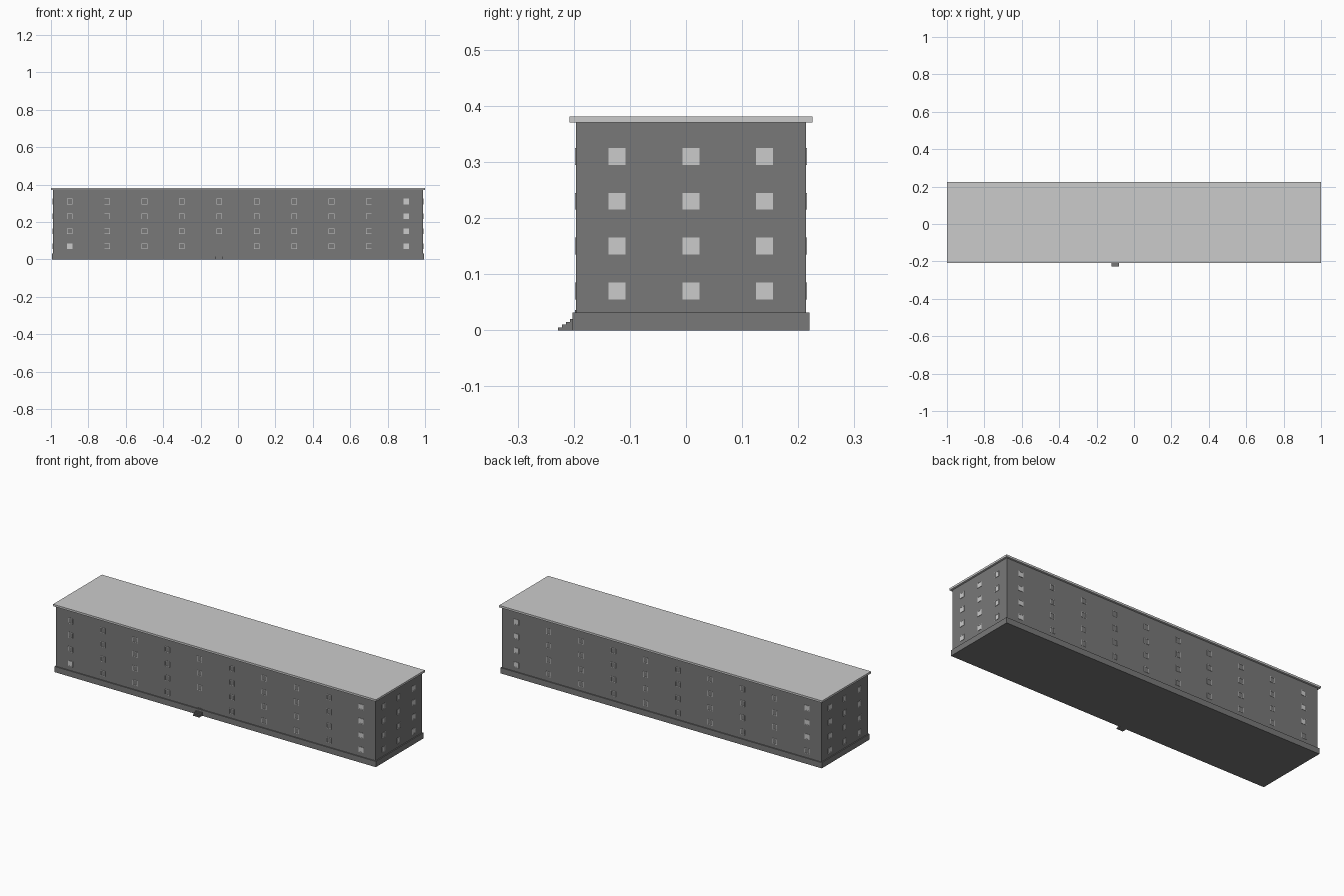
import bpy
import bmesh
from mathutils import Matrix

if "Cube" in bpy.data.objects:
    bpy.data.objects.remove(bpy.data.objects["Cube"])

X, Y0, Y1 = 0.989, -0.196, 0.214   # wall faces
ROWS = (0.07, 0.15, 0.23, 0.31)
SIDE_COLS = (-0.123, 0.009, 0.14)

dark = bpy.data.materials.new("dark_grey")
dark.diffuse_color = (0.19, 0.19, 0.19, 1)
dark.use_nodes = True
dark.node_tree.nodes["Principled BSDF"].inputs["Base Color"].default_value = dark.diffuse_color


def add_box(bm, x0, x1, y0, y1, z0, z1, mat=Matrix()):
    m = mat @ Matrix.Translation(((x0 + x1) / 2, (y0 + y1) / 2, (z0 + z1) / 2)) \
        @ Matrix.Diagonal((x1 - x0, y1 - y0, z1 - z0, 1))
    bmesh.ops.create_cube(bm, size=1, matrix=m)


def finish(name, bm, mat=None):
    me = bpy.data.meshes.new(name)
    bm.to_mesh(me)
    bm.free()
    if mat:
        me.materials.append(mat)
    ob = bpy.data.objects.new(name, me)
    bpy.context.collection.objects.link(ob)
    return ob


def box(name, dims, mat=None):
    bm = bmesh.new()
    add_box(bm, *dims)
    return finish(name, bm, mat)


# Main masses
box("walls", (-X, X, Y0, Y1, 0.03, 0.37), dark)
box("plinth", (-0.995, 0.995, -0.202, 0.22, 0, 0.032), dark)
box("roof_slab", (-1, 1, -0.208, 0.225, 0.37, 0.381))

# Window placements: local -y points out of the wall; last value marks a light pane
places = []
for i in range(10):
    x = -0.9 + 0.2 * i
    for r, z in enumerate(ROWS):
        if not (i == 4 and r == 0):      # entrance bay
            places.append((x, Y0, z, 0, i == 9 or (r == 0 and i == 0)))
        places.append((x, Y1, z, 2, i == 9 or (i == 0 and r > 0)))
for y in SIDE_COLS:
    for z in ROWS:
        places.append((X, y, z, 1, True))
        places.append((-X, y, z, 3, True))

frames, light_panes, dark_panes = bmesh.new(), bmesh.new(), bmesh.new()
o, n, d = 0.015, 0.0125, 0.002   # outer half, inner half, projection
for x, y, z, turn, light in places:
    m = Matrix.Translation((x, y, z)) @ Matrix.Rotation(turn * 1.5707963268, 4, 'Z')
    for s in (-1, 1):
        a, b = sorted((s * n, s * o))
        add_box(frames, a, b, -d, d, -o, o, m)     # jambs
        add_box(frames, -n, n, -d, d, a, b, m)     # head and sill
    add_box(light_panes if light else dark_panes, -n, n, -0.0005, d, -n, n, m)
finish("window_frames", frames)
finish("light_window_panes", light_panes)
finish("dark_window_panes", dark_panes, dark)

# Entrance steps
steps = bmesh.new()
profile = [(-0.195, 0), (-0.228, 0)]
for i in range(4):
    y = -0.228 + 0.007 * i
    z = 0.005 * (i + 1)
    profile += [(y, z), (y + 0.007 if i < 3 else -0.195, z)]
face = steps.faces.new([steps.verts.new((-0.12, y, z)) for y, z in profile])
ext = bmesh.ops.extrude_face_region(steps, geom=[face], use_keep_orig=True)
bmesh.ops.translate(steps, vec=(0.04, 0, 0),
                    verts=[v for v in ext["geom"] if isinstance(v, bmesh.types.BMVert)])
bmesh.ops.recalc_face_normals(steps, faces=steps.faces)
finish("entrance_steps", steps, dark)

# Low entrance door head, just above the plinth
box("entrance_door", (-0.117, -0.083, -0.198, -0.19, 0.018, 0.036), dark)
